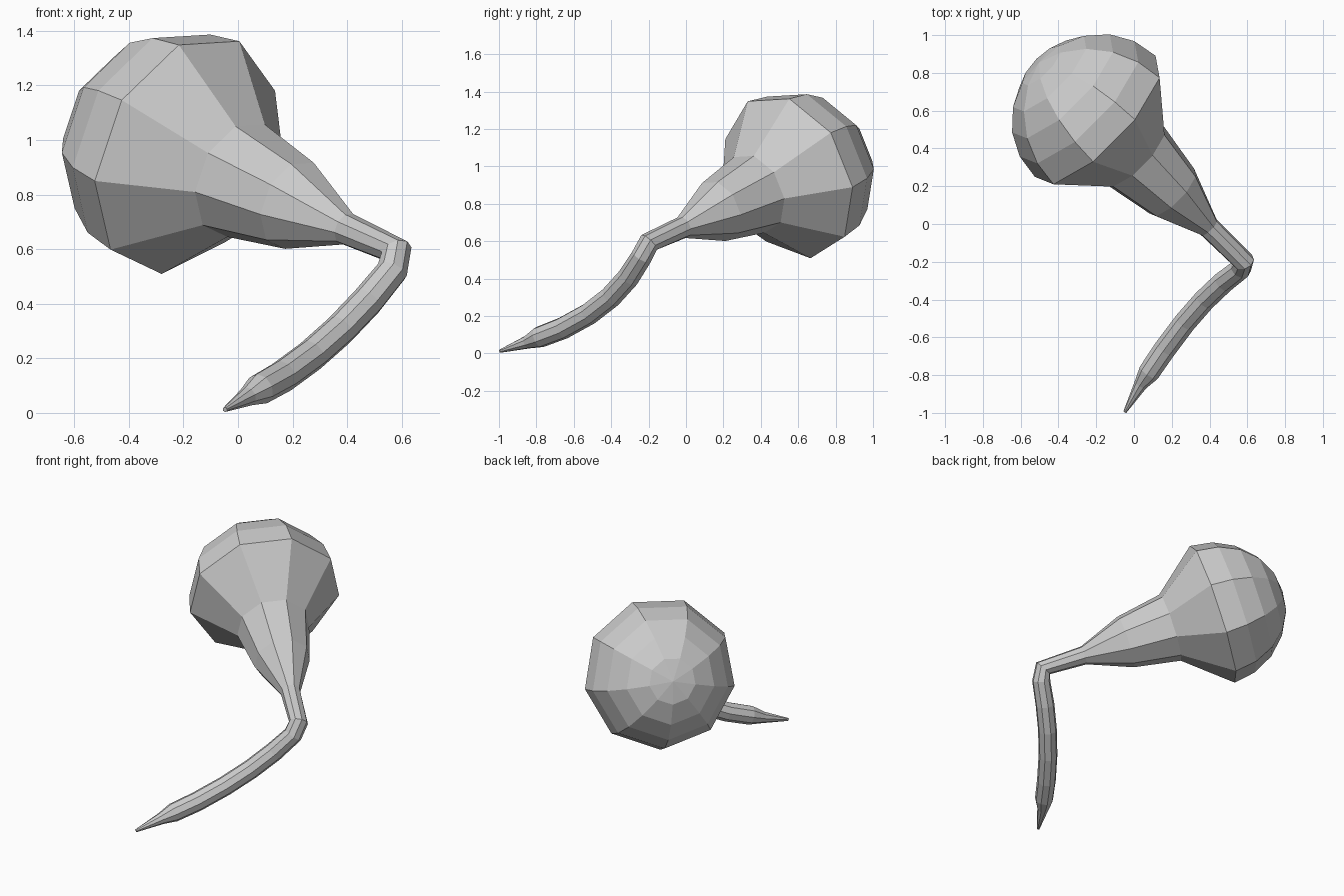
import bpy, bmesh
from math import sin, cos, radians, tau
from mathutils import Vector

if "Cube" in bpy.data.objects:
    bpy.data.objects.remove(bpy.data.objects["Cube"])

SIDES = 9
R = 0.46
centre = Vector((-0.19, 0.55, 0.945))           # middle of the widest ring
axis = Vector((-0.682, 0.66, 0.315)).normalized()

# Stations along the body: (centre, radius), from the dome pole to the stem tip
stations = []
for a in (72, 54, 36, 18, 0):                   # round dome
    stations.append((centre + axis * R * sin(radians(a)), R * cos(radians(a))))
for t, r in ((0.285, 0.222), (0.58, 0.17), (0.86, 0.06)):   # tapering neck
    stations.append((centre - axis * t, r))
stem = [
    (0.58, -0.198, 0.592, 0.058),               # sharp elbow
    (0.565, -0.235, 0.52, 0.058),
    (0.475, -0.305, 0.41, 0.06),
    (0.375, -0.40, 0.305, 0.06),
    (0.27, -0.52, 0.212, 0.06),
    (0.165, -0.66, 0.135, 0.06),
    (0.08, -0.785, 0.087, 0.058),
    (0.035, -0.85, 0.06, 0.036),                # pointed tip
    (-0.048, -0.995, 0.012, 0.009),
]
stations += [(Vector(p[:3]), p[3]) for p in stem]


def tangent(i):
    """Direction of travel, halved between the two neighbouring segments."""
    pts = [s[0] for s in stations]
    d = Vector()
    if i > 0:
        d += (pts[i] - pts[i - 1]).normalized()
    if i < len(pts) - 1:
        d += (pts[i + 1] - pts[i]).normalized()
    return d.normalized()


# Sweep a nine-sided ring along the stations without twisting it
bm = bmesh.new()
prev = -axis
side = Vector((-0.02, -0.23, 0.405))
side = (side - axis * side.dot(axis)).normalized()
rings = []
for i, (p, r) in enumerate(stations):
    t = -axis if i < 7 else tangent(i)
    side = prev.rotation_difference(t) @ side
    side = (side - t * side.dot(t)).normalized()
    up = t.cross(side)
    rings.append([bm.verts.new(p + r * (side * cos(k * tau / SIDES) + up * sin(k * tau / SIDES)))
                  for k in range(SIDES)])
    prev = t

pole = bm.verts.new(centre + axis * R)
for k in range(SIDES):
    n = (k + 1) % SIDES
    bm.faces.new((pole, rings[0][n], rings[0][k]))
    for a, b in zip(rings, rings[1:]):
        bm.faces.new((a[k], a[n], b[n], b[k]))
bm.faces.new(rings[-1])
bmesh.ops.recalc_face_normals(bm, faces=bm.faces)

mesh = bpy.data.meshes.new("bulb_with_bent_stem")
bm.to_mesh(mesh)
bm.free()
obj = bpy.data.objects.new("bulb_with_bent_stem", mesh)
bpy.context.collection.objects.link(obj)
